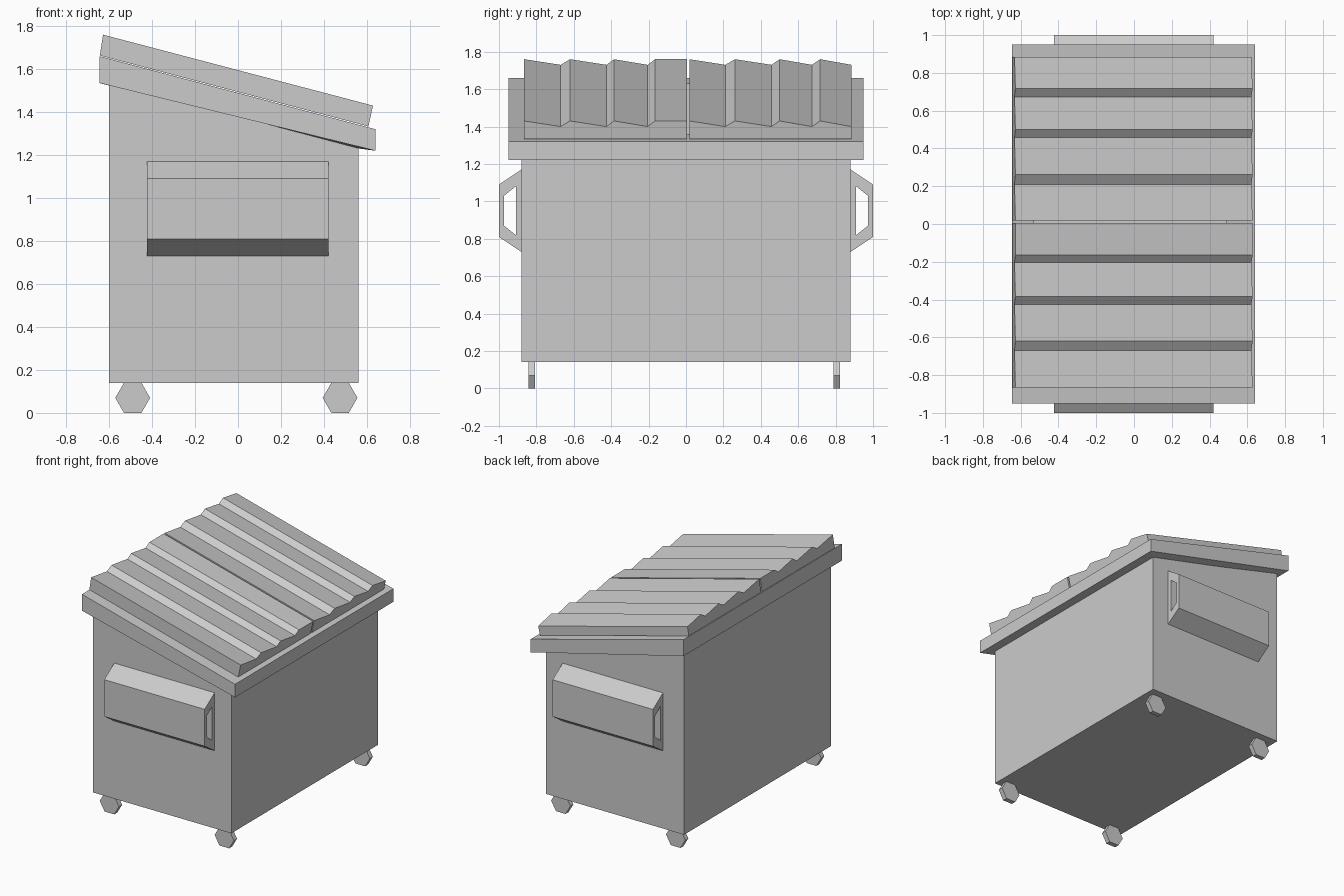
import bpy, bmesh, math
from mathutils import Vector

if "Cube" in bpy.data.objects:
    bpy.data.objects.remove(bpy.data.objects["Cube"])


def finish(name, bm):
    bmesh.ops.recalc_face_normals(bm, faces=bm.faces)
    me = bpy.data.meshes.new(name)
    bm.to_mesh(me)
    bm.free()
    ob = bpy.data.objects.new(name, me)
    bpy.context.collection.objects.link(ob)
    return ob


def loft(name, rings, cap=True, closed=False):
    """Skin a list of equal-length point rings; cap the ends or close into a tube."""
    bm = bmesh.new()
    vs = [[bm.verts.new(p) for p in r] for r in rings]
    n = len(vs[0])
    pairs = list(zip(vs, vs[1:])) + ([(vs[-1], vs[0])] if closed else [])
    for a, b in pairs:
        for i in range(n):
            j = (i + 1) % n
            bm.faces.new((a[i], a[j], b[j], b[i]))
    if cap and not closed:
        bm.faces.new(vs[0])
        bm.faces.new(vs[-1])
    return finish(name, bm)


def rect(x0, x1, y, z0, z1):
    """Rectangle seen from above, with height z0 at x0 and z1 at x1."""
    return [(x0, -y, z0), (x1, -y, z1), (x1, y, z1), (x0, y, z0)]


def rim_top(x):
    return 1.66 - (x + 0.645) * 0.34 / 1.285


# Hollow bin body with a sloping open top
X0, X1, I0, I1 = -0.60, 0.56, -0.53, 0.49
loft("bin_body", [
    rect(X0, X1, 0.88, 0.14, 0.14),
    rect(X0, X1, 0.88, rim_top(X0) - 0.05, rim_top(X1) - 0.05),
    rect(I0, I1, 0.81, rim_top(I0) - 0.05, rim_top(I1) - 0.05),
    rect(I0, I1, 0.81, 0.2, 0.2),
])

# Overhanging rim around the opening
loft("top_rim", [
    rect(-0.645, 0.64, 0.95, 1.535, 1.22),
    rect(-0.645, 0.64, 0.95, 1.66, 1.32),
    rect(I0, I1, 0.81, rim_top(I0), rim_top(I1)),
    rect(I0, I1, 0.81, rim_top(I0) - 0.12, rim_top(I1) - 0.12),
], closed=True)

# Two sawtooth lids: (y, height fraction) ridge lines swept down the slope
LOW = 0.69
ridges = {
    "lid_front": [(-0.865, 1), (-0.67, LOW), (-0.62, 1), (-0.425, LOW),
                  (-0.385, 1), (-0.205, LOW), (-0.165, 1), (0.005, 1)],
    "lid_back": [(0.018, 1), (0.21, LOW), (0.262, 1), (0.457, LOW),
                 (0.5, 1), (0.673, LOW), (0.717, 1), (0.885, LOW)],
}
ends = [(Vector((-0.643, 1.663)), Vector((-0.628, 1.76))),
        (Vector((0.607, 1.333)), Vector((0.628, 1.43)))]
for name, line in ridges.items():
    profile = [(line[0][0], 0)] + line + [(line[-1][0], 0)]
    rings = []
    for low, high in ends:
        pts = [(low.lerp(high, h), y) for y, h in profile]
        rings.append([(p.x, y, p.y) for p, y in pts])
    loft(name, rings)

# Fork sleeves on both sides, open right through
outer = [(0.88, 1.17), (1.0, 1.09), (1.0, 0.81), (0.88, 0.73)]
inner = [(0.91, 1.08), (0.973, 1.03), (0.973, 0.87), (0.91, 0.82)]
for side, s in (("front", -1), ("back", 1)):
    loft(side + "_fork_sleeve",
         [[(x, s * y, z) for y, z in prof] for x, prof in
          ((-0.423, outer), (0.42, outer), (0.42, inner), (-0.423, inner))],
         closed=True)

# Four hexagonal wheels
for side, y0, y1 in (("front", -0.843, -0.806), ("back", 0.788, 0.824)):
    for end, cx in (("left", -0.49), ("right", 0.475)):
        loft(f"{side}_{end}_wheel",
             [[(cx + 0.081 * math.cos(k * math.pi / 3), y,
                0.07 + 0.081 * math.sin(k * math.pi / 3)) for k in range(6)]
              for y in (y0, y1)])
